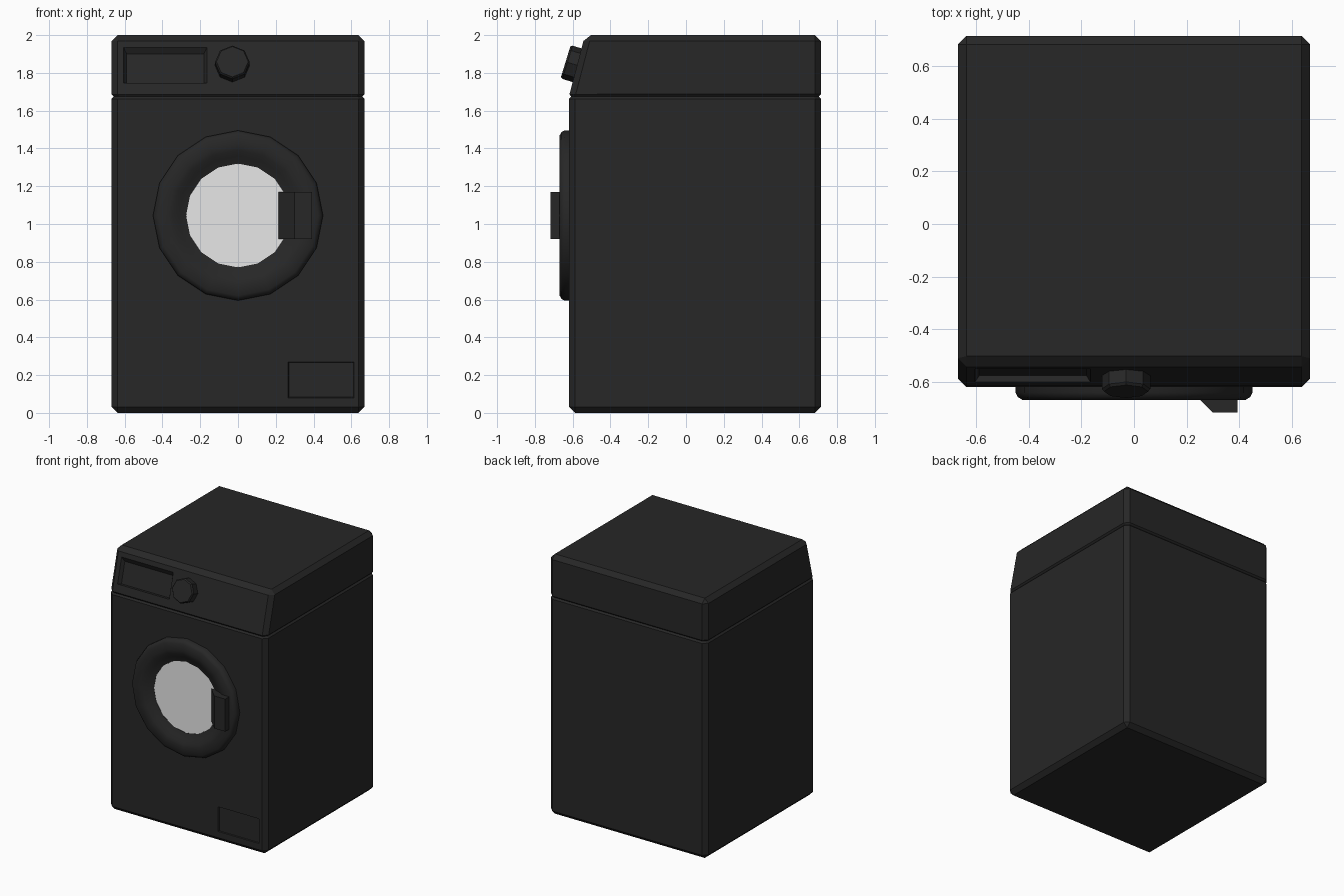
import bpy, bmesh, math
from mathutils import Matrix, Vector

if "Cube" in bpy.data.objects:
    bpy.data.objects.remove(bpy.data.objects["Cube"])


def material(name, rgb):
    m = bpy.data.materials.new(name)
    m.diffuse_color = (*rgb, 1)
    m.use_nodes = True
    m.node_tree.nodes["Principled BSDF"].inputs["Base Color"].default_value = m.diffuse_color
    return m


DARK = material("black enamel", (0.02, 0.02, 0.02))
GLASS = material("pale glass", (0.8, 0.8, 0.8))
SEAM = 1.675
TILT = math.atan2(0.085, 0.325)


def finish(bm, name, mat, angle=40):
    bmesh.ops.recalc_face_normals(bm, faces=bm.faces)
    me = bpy.data.meshes.new(name)
    bm.to_mesh(me)
    bm.free()
    me.materials.append(mat)
    ob = bpy.data.objects.new(name, me)
    bpy.context.collection.objects.link(ob)
    smooth(ob, angle)
    return ob


def smooth(ob, angle):
    bpy.ops.object.select_all(action='DESELECT')
    ob.select_set(True)
    bpy.context.view_layer.objects.active = ob
    if angle:
        bpy.ops.object.shade_smooth_by_angle(angle=math.radians(angle))


def extrude_x(profile, x0, x1):
    # solid from a y,z outline
    bm = bmesh.new()
    f = bm.faces.new([bm.verts.new((x0, y, z)) for y, z in profile])
    r = bmesh.ops.extrude_face_region(bm, geom=[f])
    bmesh.ops.translate(bm, vec=(x1 - x0, 0, 0),
                        verts=[v for v in r['geom'] if isinstance(v, bmesh.types.BMVert)])
    bmesh.ops.recalc_face_normals(bm, faces=bm.faces)
    return bm


def bevel(bm, edges, w):
    bmesh.ops.bevel(bm, geom=edges, offset=w, segments=1, affect='EDGES', profile=0.5)


def case(profile, name):
    # wide bevel on the outer edges, narrow bevel along the seam
    bm = extrude_x(profile, -0.67, 0.67)
    at_seam = lambda e: all(abs(v.co.z - SEAM) < 1e-4 for v in e.verts)
    bevel(bm, [e for e in bm.edges if not at_seam(e)], 0.032)
    bevel(bm, [e for e in bm.edges if at_seam(e) and e.calc_face_angle(0) > 0.5], 0.012)
    return finish(bm, name, DARK, 50)


def recess(target, matrix, hx, hz, depth, side, top):
    # tapered pocket cut into a face whose local outside is -y
    bm = bmesh.new()
    for y in (-0.03, depth):
        k = y / depth
        for x in (-hx + side * k, hx - side * k):
            for z in (-hz + 0.003 * k, hz - top * k):
                bm.verts.new((x, y, z))
    bmesh.ops.convex_hull(bm, input=bm.verts)
    bmesh.ops.transform(bm, matrix=matrix, verts=bm.verts)
    cutter = finish(bm, "pocket_cutter", DARK, 0)
    cutter.hide_render = True
    mod = target.modifiers.new("pocket", 'BOOLEAN')
    mod.operation = 'DIFFERENCE'
    mod.solver = 'EXACT'
    mod.object = cutter
    smooth(target, 0)
    bpy.ops.object.modifier_move_to_index(modifier=mod.name, index=0)
    bpy.ops.object.modifier_apply(modifier=mod.name)
    bpy.data.objects.remove(cutter)
    smooth(target, 30)


def lathe(profile, n, matrix, name, mat, angle):
    # r,y profile turned around the local y axis, first vertex pointing up
    bm = bmesh.new()
    rings = []
    for r, y in profile:
        rings.append([bm.verts.new((r * math.sin(a), y, r * math.cos(a)))
                      for a in (2 * math.pi * i / n for i in range(n))])
    for a, b in zip(rings, rings[1:]):
        for i in range(n):
            j = (i + 1) % n
            bm.faces.new((a[i], a[j], b[j], b[i]))
    bmesh.ops.holes_fill(bm, edges=[e for e in bm.edges if e.is_boundary], sides=n)
    bmesh.ops.transform(bm, matrix=matrix, verts=bm.verts)
    return finish(bm, name, mat, angle)


def slant(x, y, z, t):
    return Matrix.Translation((x, y, z)) @ Matrix.Rotation(-t, 4, 'X')


# cabinet with shallow filter flap
cabinet = case([(-0.62, 0), (0.715, 0), (0.715, SEAM), (-0.62, SEAM)], "cabinet")
recess(cabinet, Matrix.Translation((0.44, -0.62, 0.175)), 0.175, 0.095, 0.008, 0.004, 0.004)

# control top with sloping front and detergent drawer pocket
top = case([(-0.62, SEAM), (0.715, SEAM), (0.715, 2), (-0.535, 2)], "control_top")
recess(top, slant(-0.385, -0.577, 1.84, TILT), 0.22, 0.098, 0.025, 0.016, 0.03)

# programme knob
lathe([(0.092, 0.02), (0.092, -0.055), (0.084, -0.065)], 8,
      slant(-0.03, -0.575, 1.84, math.radians(17)), "knob", DARK, 35)

# door ring and glass
door = Matrix.Translation((0, 0, 1.045))
ring = [(0.45, -0.605), (0.45, -0.642), (0.442, -0.658), (0.425, -0.669), (0.37, -0.669),
        (0.345, -0.664), (0.315, -0.645), (0.275, -0.63), (0.27, -0.61)]
lathe(ring, 16, door, "door_ring", DARK, 50)
lathe([(0.28, -0.612), (0.277, -0.629)], 16, door, "door_glass", GLASS, 30)

# door handle: wedge outline in x,y pulled up in z
bm = bmesh.new()
outline = [(0.21, -0.625), (0.25, -0.668), (0.30, -0.717), (0.393, -0.717), (0.393, -0.64)]
f = bm.faces.new([bm.verts.new((x, y, 0.92)) for x, y in outline])
r = bmesh.ops.extrude_face_region(bm, geom=[f])
bmesh.ops.translate(bm, vec=(0, 0, 0.25),
                    verts=[v for v in r['geom'] if isinstance(v, bmesh.types.BMVert)])
finish(bm, "door_handle", DARK, 30)
